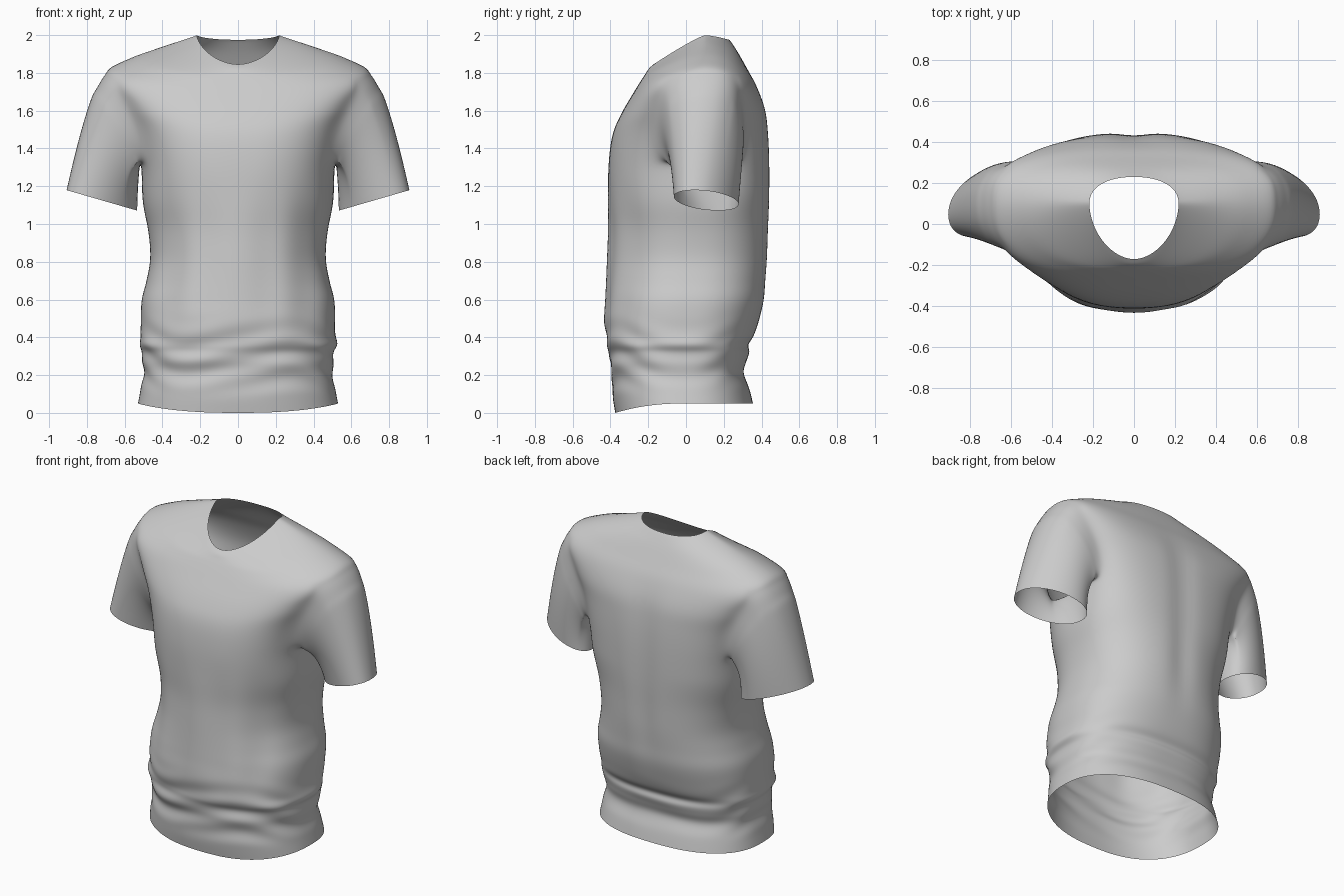
import bpy
import bmesh
import math
from mathutils import Vector

old = bpy.data.objects.get("Cube")
if old:
    bpy.data.objects.remove(old, do_unlink=True)

SEGMENTS = 64      # points around the torso
STEPS = 4          # rings between two profile rows
HALF_ARM = 5       # half width of the armhole, in segments
SLEEVE_RINGS = 14

# Torso below the armpit: height, half width, front y, back y
BODY = [
    (.05, .53, -.375, .355), (.13, .515, -.39, .335), (.21, .50, -.39, .305),
    (.27, .505, -.405, .32), (.32, .51, -.405, .335), (.36, .525, -.415, .33),
    (.41, .515, -.425, .36), (.50, .515, -.435, .39), (.60, .51, -.43, .415),
    (.70, .485, -.425, .425), (.82, .465, -.42, .435), (.96, .475, -.415, .44),
    (1.12, .505, -.415, .445), (1.32, .515, -.41, .445),
]
# Yoke up to the neck: side x, side z, front y, front z, back y, back z
YOKE = [
    (.56, 1.50, -.39, 1.47, .437, 1.49), (.64, 1.67, -.345, 1.58, .42, 1.61),
    (.705, 1.80, -.275, 1.70, .375, 1.73), (.57, 1.88, -.235, 1.765, .325, 1.82),
    (.40, 1.94, -.212, 1.80, .28, 1.90), (.26, 1.985, -.195, 1.825, .245, 1.955),
    (.218, 2.0, -.172, 1.845, .23, 1.975),
]


def blend(a, b, t):
    return a + (b - a) * t


def step(lo, hi, v):
    t = min(max((v - lo) / (hi - lo), 0), 1)
    return t * t * (3 - 2 * t)


def spline(rows, per):
    """Smooth interpolation through the rows."""
    out = []
    for i in range(len(rows) - 1):
        a, b, c, d = (rows[min(max(i + j, 0), len(rows) - 1)] for j in (-1, 0, 1, 2))
        for s in range(per):
            t = s / per
            out.append([q + t * ((r - p) / 2 + t * (p - 2.5 * q + 2 * r - w / 2
                        + t * (1.5 * (q - r) + (w - p) / 2)))
                        for p, q, r, w in zip(a, b, c, d)])
    out.append(list(rows[-1]))
    return out


def torso_point(row, angle):
    side_x, side_z, front_y, front_z, back_y, back_z = row
    c, s = math.cos(angle), math.sin(angle)
    front = s < 0
    upper = step(1.2, 1.8, side_z)
    neck = step(1.9, 2.0, side_z)
    chest = step(1.0, 1.4, side_z) * (1 - neck)
    centre_y = blend(-.01, .1, step(.1, 1.5, side_z))
    waist = step(.4, .85, side_z) * (1 - step(.95, 1.4, side_z))
    # Squareness of the cross-section
    power = .82 + (.06 if front else .02) * waist - (.05 if front else .17) * chest
    power += (.26 if front else .08) * neck
    drop = abs(s) ** blend(1.8, 1.05 + .2 * neck, upper)
    x = math.copysign(side_x * abs(c) ** (power if front else max(power, .77)), c)
    end_y, end_z = (front_y, front_z) if front else (back_y, back_z)
    y = blend(centre_y, end_y, abs(s) ** power)
    z = blend(side_z, end_z, drop)
    # Spine groove, front drape and gathered folds above the hem
    mid = step(.45, .9, side_z) * (1 - step(1.6, 1.9, side_z))
    if front:
        drape = step(.3, .6, side_z) * (1 - step(.9, 1.3, side_z))
        y += .012 * drape * math.exp(-((abs(x) - .15) / .08) ** 2)
        y += .02 * drape * math.exp(-((abs(x) - .36) / .08) ** 2)
    else:
        y -= .018 * mid * math.exp(-(x / .06) ** 2)
    gather = step(.1, .2, side_z) * (1 - step(.35, .55, side_z))
    wave = gather * math.sin(42 * z + 3 * math.cos(3 * angle) + 2 * x) * (.004 - .003 * s)
    return Vector((x + wave * c, y + wave * s, z))


# Hem dips at the front, rest of the body rings are level
rows = [(w, z, f, z - .05 * (1 - step(.05, .25, z)), b, z) for z, w, f, b in BODY] + YOKE
armpit = (len(BODY) - 1) * STEPS
shoulder = (len(BODY) + 2) * STEPS
rings = spline(rows, STEPS)

bm = bmesh.new()
grid = [[bm.verts.new(torso_point(r, math.tau * j / SEGMENTS)) for j in range(SEGMENTS)]
        for r in rings]


def in_armhole(i, j):
    near = min((j + HALF_ARM) % SEGMENTS, (j + HALF_ARM + SEGMENTS // 2) % SEGMENTS)
    return armpit <= i < shoulder and near < 2 * HALF_ARM


# Torso shell with the armholes left open
for i in range(len(grid) - 1):
    for j in range(SEGMENTS):
        if not in_armhole(i, j):
            k = (j + 1) % SEGMENTS
            bm.faces.new((grid[i][j], grid[i][k], grid[i + 1][k], grid[i + 1][j]))


def armhole_loop(middle):
    lo, hi = middle - HALF_ARM, middle + HALF_ARM
    path = [(armpit, j) for j in range(lo, hi)]
    path += [(i, hi) for i in range(armpit, shoulder)]
    path += [(shoulder, j) for j in range(hi, lo, -1)]
    path += [(i, lo) for i in range(shoulder, armpit, -1)]
    return [grid[i][j % SEGMENTS] for i, j in path]


def oval(top, bottom, half_y, angle):
    """Point on an oval; angle zero is the bottom, a quarter turn is +y."""
    point = (top + bottom) / 2 + (bottom - top) / 2 * math.cos(angle)
    point.y += half_y * math.sin(angle)
    return point


# Sleeves swept from each armhole, over the shoulder, down to the cuff
soft = set()
for middle, side in ((0, 1), (SEGMENTS // 2, -1)):
    loop = armhole_loop(middle)
    starts = [v.co.copy() for v in loop]
    hub = Vector((0, .1, 1.56))
    angles = [math.atan2((p.y - hub.y) / .22, (hub.z - p.z) / .25) for p in starts]
    last = loop
    for n in range(1, SLEEVE_RINGS + 1):
        t = n / SLEEVE_RINGS
        ring = []
        for p, a in zip(starts, angles):
            bend = oval(Vector((side * .785, .09, 1.74)), Vector((side * .525, .12, 1.29)), .21, a)
            cuff = oval(Vector((side * .91, .045, 1.18)), Vector((side * .53, .17, 1.07)), .16, a)
            ring.append(bm.verts.new(p * (1 - t) ** 2 + bend * (2 * t * (1 - t)) + cuff * t * t))
        for m in range(len(loop)):
            k = (m + 1) % len(loop)
            bm.faces.new((last[m], last[k], ring[k], ring[m]))
        if n < 5:
            soft.update(ring)
        last = ring
    soft.update(loop)

# Relax the armhole seams so the sleeves flow into the body
for _ in range(6):
    bmesh.ops.smooth_vert(bm, verts=list(soft), factor=.5,
                          use_axis_x=True, use_axis_y=True, use_axis_z=True)
bmesh.ops.recalc_face_normals(bm, faces=bm.faces)

mesh = bpy.data.meshes.new("shirt")
bm.to_mesh(mesh)
bm.free()
shirt = bpy.data.objects.new("shirt", mesh)
bpy.context.collection.objects.link(shirt)

# Plain cloth colour
cloth = bpy.data.materials.new("grey cloth")
cloth.use_nodes = True
colour = (.6, .6, .6, 1)
cloth.diffuse_color = colour
cloth.node_tree.nodes["Principled BSDF"].inputs["Base Color"].default_value = colour
mesh.materials.append(cloth)

bpy.context.view_layer.objects.active = shirt
shirt.select_set(True)
bpy.ops.object.shade_smooth_by_angle(angle=math.radians(60))
soften = shirt.modifiers.new("soften", "SUBSURF")
soften.levels = soften.render_levels = 1
